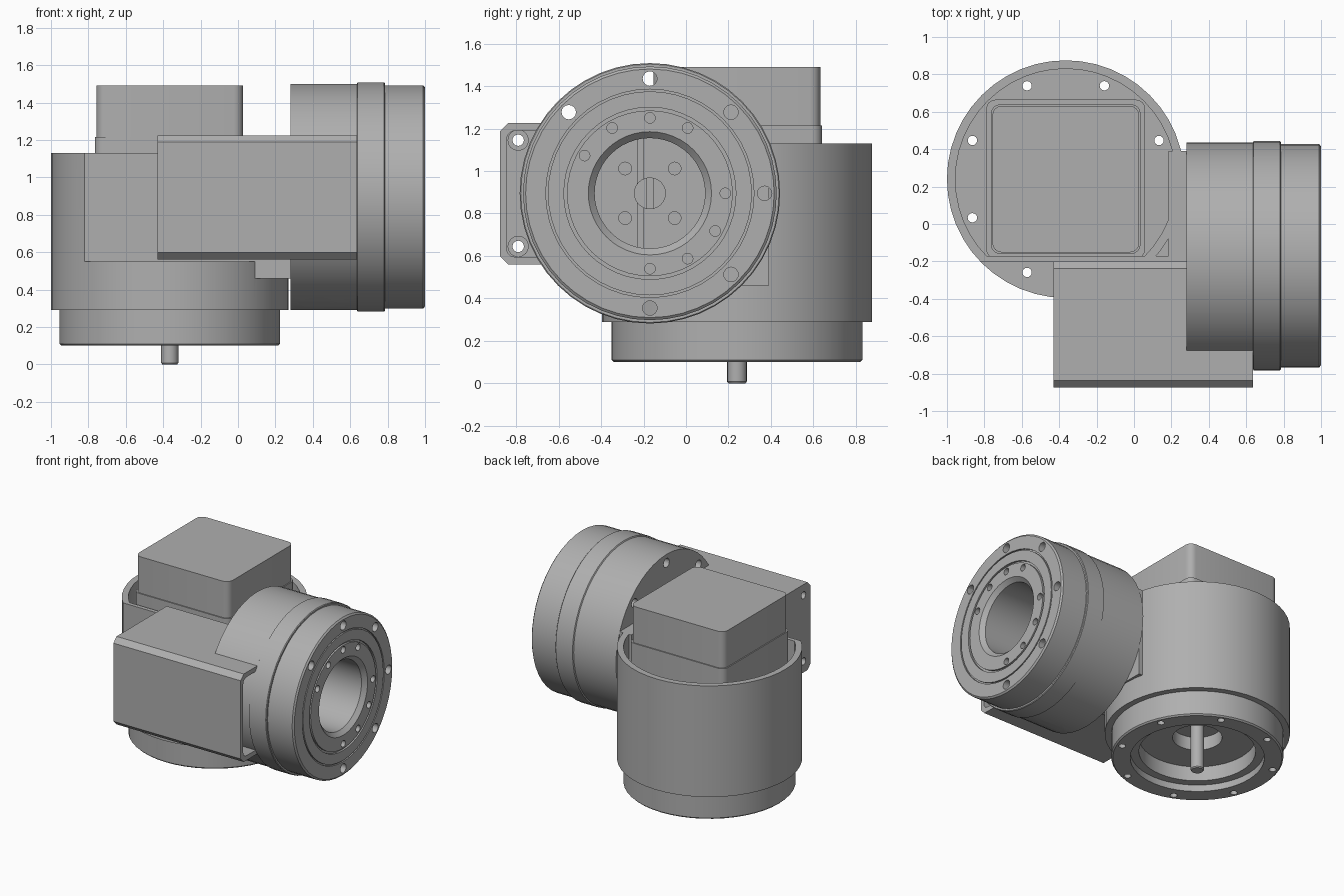
import bpy, bmesh
from math import pi, cos, sin
from mathutils import Matrix, Vector

cube = bpy.data.objects.get("Cube")
if cube:
    bpy.data.objects.remove(cube, do_unlink=True)

grey = bpy.data.materials.new("machined_grey")
grey.use_nodes = True
COLOUR = (0.43, 0.43, 0.43, 1)
grey.diffuse_color = COLOUR
grey.node_tree.nodes["Principled BSDF"].inputs["Base Color"].default_value = COLOUR

UP = Matrix.Translation((-0.365, 0.24, 0))             # vertical drive axis
SIDE = Matrix.Translation((0, -0.17, 0.895)) @ Matrix.Rotation(pi / 2, 4, 'Y')  # side drive axis


def finish(name, bm):
    bmesh.ops.recalc_face_normals(bm, faces=bm.faces)
    mesh = bpy.data.meshes.new(name)
    bm.to_mesh(mesh)
    bm.free()
    mesh.materials.append(grey)
    ob = bpy.data.objects.new(name, mesh)
    bpy.context.collection.objects.link(ob)
    return ob


def lathe(name, profile, frame, steps=48):
    """Revolve (radius, height) points round the local z axis."""
    bm = bmesh.new()
    vs = [bm.verts.new((r, 0, z)) for r, z in profile]
    es = [bm.edges.new(p) for p in zip(vs, vs[1:])]
    bmesh.ops.spin(bm, geom=vs + es, cent=(0, 0, 0), axis=(0, 0, 1),
                   angle=2 * pi, steps=steps)
    bmesh.ops.remove_doubles(bm, verts=bm.verts, dist=1e-4)
    bm.transform(frame)
    return finish(name, bm)


def box(name, lo, hi, bevel=0, axis=None, segments=1):
    """Box between two corners; bevel only the edges along one axis."""
    lo, hi = Vector(lo), Vector(hi)
    bm = bmesh.new()
    bmesh.ops.create_cube(bm, size=1)
    bm.transform(Matrix.Translation((lo + hi) / 2) @ Matrix.Diagonal((*(hi - lo), 1)))
    if bevel:
        along = [e for e in bm.edges
                 if abs((e.verts[0].co - e.verts[1].co).normalized()[axis]) > 0.9]
        bmesh.ops.bevel(bm, geom=along, offset=bevel, segments=segments,
                        profile=0.5, affect='EDGES')
    return finish(name, bm)


def rods(name, places, radius, start, end, frame, sides=16):
    """Several round rods parallel to the frame's z axis."""
    bm = bmesh.new()
    for x, y in places:
        bmesh.ops.create_cone(
            bm, cap_ends=True, segments=sides, radius1=radius, radius2=radius,
            depth=end - start, matrix=Matrix.Translation((x, y, (start + end) / 2)))
    bm.transform(frame)
    return finish(name, bm)


def circle(count, radius, offset=0):
    return [(radius * cos(offset + 2 * pi * i / count),
             radius * sin(offset + 2 * pi * i / count)) for i in range(count)]


def cut(target, *cutters):
    for cutter in cutters:
        mod = target.modifiers.new("cut", 'BOOLEAN')
        mod.operation = 'DIFFERENCE'
        mod.solver = 'EXACT'
        mod.object = cutter
        cutter.hide_render = True
        bpy.context.view_layer.objects.active = target
        bpy.ops.object.modifier_apply(modifier=mod.name)
        bpy.data.objects.remove(cutter, do_unlink=True)


# Vertical housing: open cup above, stepped bore and bolt flange below
housing = lathe("vertical_housing", [
    (0, .36), (.17, .36), (.17, .26), (.40, .26), (.40, .15), (.46, .15), (.46, .10),
    (.58, .10), (.59, .11), (.59, .29), (.635, .29), (.635, 1.13), (.59, 1.13),
    (.59, .55), (0, .55)], UP)
cut(housing,
    box("front_trim", (-1.2, -.8, .55), (.6, -.2, 1.4)),
    rods("flange_bolts", circle(8, .54, pi / 8), .025, 0, .7, UP))

# Flat walls and corner bracket joining the two drives
walls = [
    box("front_wall", (-.82, -.2, .545), (.2, -.17, 1.13)),
    box("side_wall", (.185, -.2, .46), (.282, .39, 1.13)),
    box("corner_floor", (.0, -.2, .46), (.2, .2, .55)),
]

# Output shaft below
shaft = lathe("output_shaft", [(0, 0), (.04, 0), (.046, .008), (.046, .45), (0, .45)], UP, 24)

# Square motor with lower flange and cap
def square(name, half, z0, z1, radius):
    return box(name, (-.365 - half, .24 - half, z0), (-.365 + half, .24 + half, z1),
               radius, 2, 4)

motor = [square("motor_base", .425, .54, .75, .05),
         square("motor_body", .40, .74, 1.215, .05),
         square("motor_cap", .392, 1.21, 1.49, .05)]

# Side drive: body, collar, grooved flange and central bore
drive = lathe("side_drive", [
    (0, .282), (.605, .282), (.605, .635), (.613, .64), (.613, .78), (.608, .785),
    (.597, .785), (.597, .99), (.585, 1), (.49, 1), (.49, .988), (.48, .988), (.48, 1),
    (.405, 1), (.405, .985), (.39, .985), (.39, 1), (.29, 1), (.26, .97),
    (.26, .62), (0, .62)], SIDE)
port_frame = (Matrix.Translation((.43, -.17, .895))
              @ Vector((0, -.2, -.57)).to_track_quat('Z', 'Y').to_matrix().to_4x4())
cut(drive,
    rods("drive_bolts", circle(8, .54), .034, .1, 1.2, SIDE),
    rods("rotor_bolts", circle(12, .355), .025, .94, 1.1, SIDE),
    rods("bore_screws", circle(4, .165, pi / 4), .03, .58, .7, SIDE),
    rods("port", [(0, 0)], .09, .47, .8, port_frame, 24))

# Slotted shaft end inside the bore
hub = rods("bore_shaft", [(0, 0)], .075, .6, .72, SIDE, 24)
cut(hub, box("slot", (.68, -.185, .7), (.8, -.155, 1.1)))

# Hollow electronics cover, open towards the drive flange
cover = box("front_cover", (-.43, -.875, .56), (.635, -.2, 1.225), .037, 0)
cut(cover,
    box("cavity", (-.39, -.845, .595), (.8, -.23, 1.19), .04, 0, 3),
    rods("cover_screws", [(.25, -.62), (-.25, -.62)], .027, -.6, -.3, SIDE))

# Screw bosses on the inside of the cover's end wall
bosses = rods("cover_bosses", [(.25, -.62), (-.25, -.62)], .05, -.395, -.2, SIDE)
cut(bosses, rods("boss_holes", [(.25, -.62), (-.25, -.62)], .027, -.6, 0, SIDE))

# Smooth the round parts, keeping edges sharp
bpy.ops.object.select_all(action='DESELECT')
for ob in [housing, shaft, drive, hub, cover, bosses, *walls, *motor]:
    ob.select_set(True)
bpy.context.view_layer.objects.active = housing
bpy.ops.object.shade_smooth_by_angle(angle=pi / 6)
